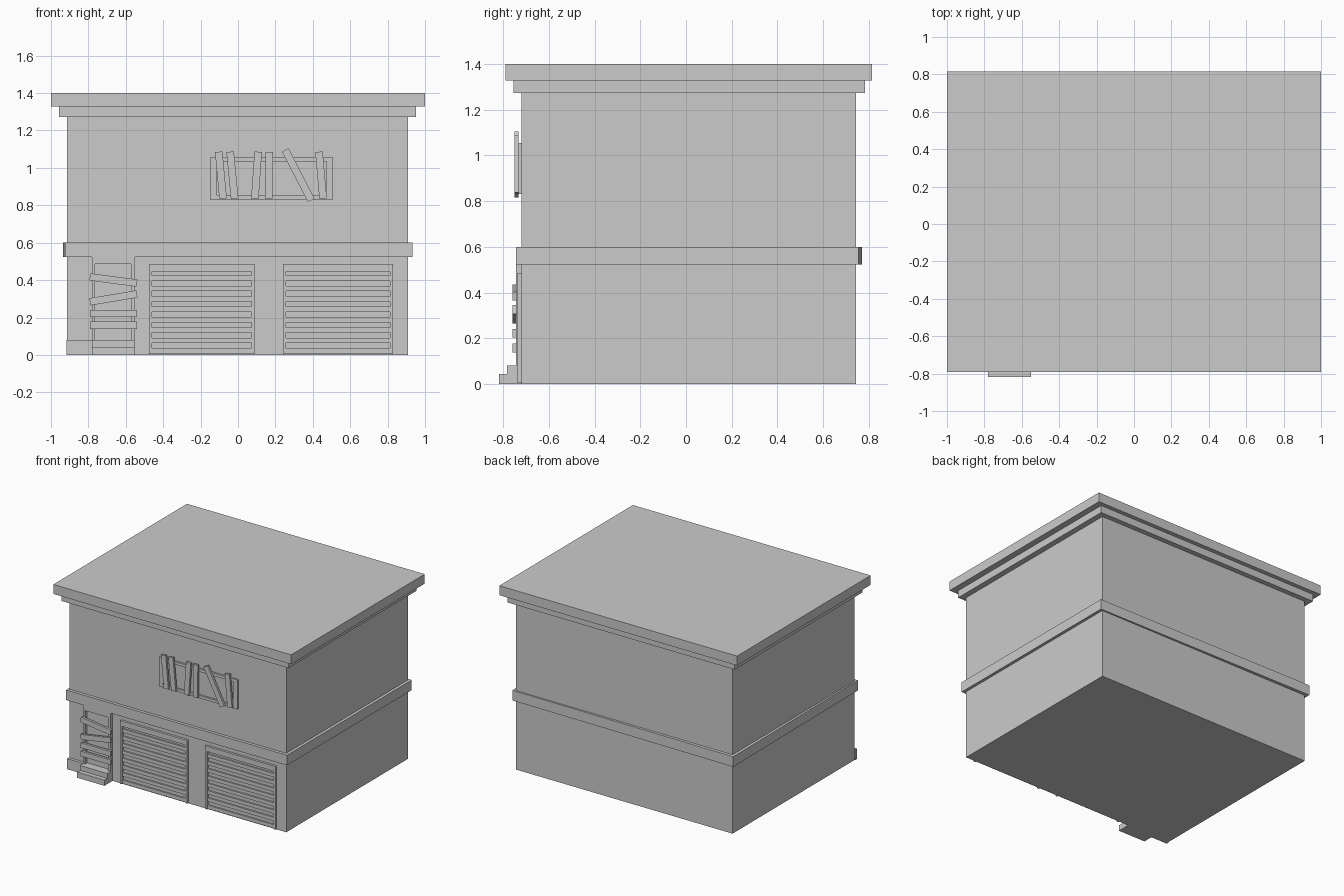
import bpy, bmesh, math
from mathutils import Vector

if "Cube" in bpy.data.objects:
    bpy.data.objects.remove(bpy.data.objects["Cube"])

WALL = -0.72  # front wall plane


def mesh_object(name, bm):
    bmesh.ops.recalc_face_normals(bm, faces=bm.faces)
    me = bpy.data.meshes.new(name)
    bm.to_mesh(me)
    bm.free()
    ob = bpy.data.objects.new(name, me)
    bpy.context.collection.objects.link(ob)
    return ob


def prism(name, pts, offset):
    """Extrude a flat polygon along an offset."""
    bm = bmesh.new()
    face = bm.faces.new([bm.verts.new(p) for p in pts])
    ext = bmesh.ops.extrude_face_region(bm, geom=[face], use_keep_orig=True)
    verts = [v for v in ext["geom"] if isinstance(v, bmesh.types.BMVert)]
    bmesh.ops.translate(bm, verts=verts, vec=Vector(offset))
    return mesh_object(name, bm)


def box(name, x0, x1, y0, y1, z0, z1):
    return prism(name, [(x0, y0, z0), (x1, y0, z0), (x1, y1, z0), (x0, y1, z0)],
                 (0, 0, z1 - z0))


def plank(name, a, b, width, y0, y1):
    """Board on the front wall from a to b, both (x, z)."""
    a, b = Vector(a), Vector(b)
    d = (b - a).normalized() * width / 2
    n = Vector((-d.y, d.x))
    pts = [(p.x, y0, p.y) for p in (a + n, b + n, b - n, a - n)]
    return prism(name, pts, (0, y1 - y0, 0))


def arch(name, x0, x1, z0, z1, left, right, top, y):
    """Door surround, open at the ground."""
    pts = [(x0, z0), (x0, z1), (x1, z1), (x1, z0), (x1 - right, z0),
           (x1 - right, z1 - top), (x0 + left, z1 - top), (x0 + left, z0)]
    return prism(name, [(x, y, z) for x, z in pts], (0, WALL - y, 0))


# Main building
box("walls", -0.913, 0.91, WALL, 0.745, 0, 1.3)
box("roof_lower_cornice", -0.957, 0.953, -0.755, 0.783, 1.273, 1.33)
box("roof_slab", -1, 1, -0.79, 0.815, 1.328, 1.4)

# Belt course, slightly skewed at the back left corner
prism("belt_course", [(-0.925, -0.743, 0.523), (0.932, -0.743, 0.523),
                      (0.932, 0.755, 0.523), (-0.936, 0.77, 0.523)], (0, 0, 0.077))

# Boarded doorway with steps and corner plinth
arch("door_surround", -0.78, -0.551, 0, 0.525, 0.015, 0.021, 0.04, -0.743)
box("corner_plinth", -0.918, -0.78, -0.743, WALL, 0, 0.08)
box("upper_step", -0.78, -0.551, -0.783, WALL, 0, 0.08)
box("lower_step", -0.78, -0.551, -0.818, -0.78, 0, 0.043)
door_boards = [(0.417, 0.384), (0.284, 0.326), (0.222, 0.222), (0.158, 0.158)]
for i, (za, zb) in enumerate(door_boards):
    plank(f"door_board_{i + 1}", (-0.792, za), (-0.54, zb), 0.039, -0.76, -0.742)

# Garage doors with horizontal slats
for side, x0, x1 in (("left", -0.476, 0.088), ("right", 0.24, 0.83)):
    arch(f"{side}_garage_frame", x0, x1, 0.005, 0.485, 0.016, 0.016, 0.04, -0.737)
    pitch = 0.0555
    for i in range(8):
        z = 0.008 + i * pitch
        box(f"{side}_garage_slat_{i + 1}", x0 + 0.016, x1 - 0.016,
            -0.731, WALL, z, z + pitch / 2)

# Boarded window: frame of four bars
wx0, wx1, wz0, wz1 = -0.15, 0.508, 0.832, 1.055
box("window_frame_bottom", wx0, wx1, -0.734, WALL, wz0, wz0 + 0.022)
box("window_frame_top", wx0, wx1, -0.734, WALL, wz1 - 0.022, wz1)
box("window_frame_left", wx0, wx0 + 0.035, -0.734, WALL, wz0 + 0.022, wz1 - 0.022)
box("window_frame_right", wx1 - 0.035, wx1, -0.734, WALL, wz0 + 0.022, wz1 - 0.022)
window_boards = [(-0.103, -0.08), (-0.042, -0.018), (0.108, 0.09),
                 (0.167, 0.165), (0.252, 0.392), (0.433, 0.455)]
for i, (xt, xb) in enumerate(window_boards):
    ext = 0.01 if xb - xt > 0.1 else 0
    plank(f"window_board_{i + 1}", (xt, 1.086 + ext), (xb, 0.836 - ext), 0.04,
          -0.75, -0.733)
